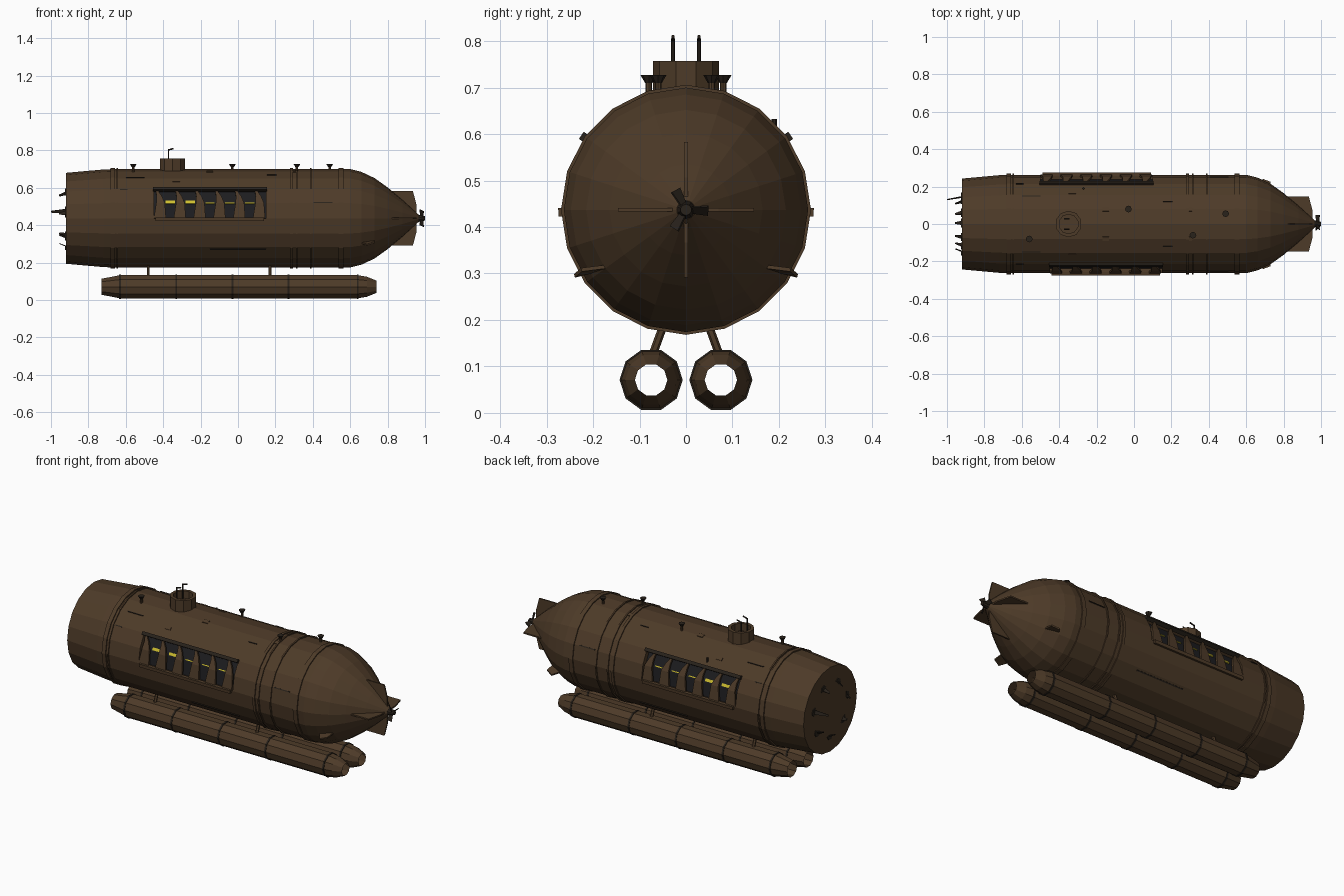
import bpy, bmesh, math
from mathutils import Vector, Matrix

if "Cube" in bpy.data.objects:
    bpy.data.objects.remove(bpy.data.objects["Cube"])

ZC, R = 0.437, 0.263          # hull axis height and radius


def material(name, rgb):
    m = bpy.data.materials.new(name)
    m.diffuse_color = (*rgb, 1)
    m.use_nodes = True
    m.node_tree.nodes["Principled BSDF"].inputs["Base Color"].default_value = m.diffuse_color
    return m


BROWN = material("hull brown", (0.075, 0.043, 0.021))
DARK = material("dark interior", (0.012, 0.012, 0.014))
METAL = material("dark metal", (0.022, 0.016, 0.011))
YELLOW = material("lamp yellow", (0.62, 0.52, 0.03))


def finish(name, bm, *mats):
    bmesh.ops.recalc_face_normals(bm, faces=bm.faces)
    me = bpy.data.meshes.new(name)
    bm.to_mesh(me)
    bm.free()
    ob = bpy.data.objects.new(name, me)
    bpy.context.collection.objects.link(ob)
    for m in mats:
        me.materials.append(m)
    return ob


def lathe_x(profile, sides, y=0.0, z=0.0, caps=True, closed=False):
    """Revolve (x, radius) points around a line along x."""
    bm = bmesh.new()
    rings = [[bm.verts.new((x, y + r * math.cos(k * math.tau / sides), z + r * math.sin(k * math.tau / sides)))
              for k in range(sides)] for x, r in profile]
    pairs = list(zip(rings, rings[1:])) + ([(rings[-1], rings[0])] if closed else [])
    for a, b in pairs:
        for k in range(sides):
            j = (k + 1) % sides
            bm.faces.new((a[k], a[j], b[j], b[k]))
    if caps:
        bm.faces.new(rings[0])
        bm.faces.new(rings[-1])
    return bm


def rod(name, p, q, r, mat, sides=6, r2=None):
    p, q = Vector(p), Vector(q)
    d = q - p
    bm = bmesh.new()
    mtx = Matrix.Translation((p + q) / 2) @ d.to_track_quat('Z', 'Y').to_matrix().to_4x4()
    bmesh.ops.create_cone(bm, cap_ends=True, segments=sides, radius1=r,
                          radius2=r if r2 is None else r2, depth=d.length, matrix=mtx)
    return finish(name, bm, mat)


def plate(name, pts, thick, mat):
    bm = bmesh.new()
    bm.faces.new([bm.verts.new(p) for p in pts])
    ob = finish(name, bm, mat)
    s = ob.modifiers.new("thickness", 'SOLIDIFY')
    s.thickness, s.offset = thick, 0
    return ob


def on_hull(x, deg, side, lift=0.0):
    """Point on the faceted hull, deg above the horizontal."""
    r = R * math.cos(math.radians(9)) / math.cos(math.radians(deg % 18 - 9)) + lift
    a = math.radians(deg)
    return (x, side * r * math.cos(a), ZC + r * math.sin(a))


def patch(name, rows, side, lift, thick, mat):
    """Plate wrapped on the hull; rows of (deg, x0, x1)."""
    bm = bmesh.new()
    vs = [[bm.verts.new(on_hull(x, d, side, lift)) for x in (x0, x1)] for d, x0, x1 in rows]
    for a, b in zip(vs, vs[1:]):
        bm.faces.new((a[0], a[1], b[1], b[0]))
    ob = finish(name, bm, mat)
    s = ob.modifiers.new("thickness", 'SOLIDIFY')
    s.thickness, s.offset = thick, 0
    return ob


# Hull with recessed window galleries on both sides
START = {-1: -0.45, 1: -0.50}
profile = [(-0.92, 0.243), (-0.72, 0.261), (-0.66, R), (-0.50, R), (-0.45, R), (0.10, R), (0.15, R),
           (0.60, R), (0.66, 0.248), (0.73, 0.215), (0.80, 0.165), (0.88, 0.098), (0.965, 0.02)]
hull = lathe_x(profile, 20, 0, ZC)
bmesh.ops.recalc_face_normals(hull, faces=hull.faces)
for side, x0 in START.items():
    region = []
    for f in hull.faces:
        c = f.calc_center_median()
        a = math.degrees(math.atan2(c.z - ZC, c.y * side))
        if x0 < c.x < x0 + 0.6 and 0 < a < 36 and len(f.verts) == 4:
            region.append(f)
    bmesh.ops.inset_region(hull, faces=region, thickness=0.001, depth=-0.025, use_even_offset=True)
    for f in region:
        f.material_index = 1
finish("hull", hull, BROWN, DARK)

# Hull bands
for i, (x, w) in enumerate([(-0.67, 0.024), (-0.645, 0.008), (0.285, 0.016), (0.315, 0.008), (0.39, 0.008), (0.55, 0.026)]):
    h = w / 2
    finish(f"hull_band_{i}", lathe_x([(x - h, R - .01), (x - h, R + .006), (x + h, R + .006), (x + h, R - .01)],
                                     20, 0, ZC, False, True), BROWN)

# Window frames, ribs and lamps
for side, x0 in START.items():
    tag = "front" if side < 0 else "back"
    patch(f"{tag}_window_hood", [(33.5, x0 - .005, x0 + .605), (37.5, x0 - .005, x0 + .605)], side, 0.004, 0.022, METAL)
    patch(f"{tag}_window_sill", [(-3, x0 + .01, x0 + .59), (1, x0 + .01, x0 + .59)], side, 0.004, 0.018, BROWN)
    for i in range(6):
        xc = x0 + 0.035 + i * 0.106
        patch(f"{tag}_window_rib_{i}", [(0, xc - .035, xc + .030), (18, xc - .022, xc + .024), (27, xc - .02, xc + .008),
                                        (36, xc - .026, xc - .018)], side, -0.004, 0.012, BROWN)
        if i < 5:
            w = 1.9 if i < 2 else 0.7
            patch(f"{tag}_lamp_{i}", [(19, xc + .028, xc + .078), (19 + w * 2, xc + .028, xc + .078)],
                  side, -0.021, 0.005, YELLOW)

# Small hull plates and slots
for side in (-1, 1):
    for i, (x, d, w, h) in enumerate([(0.455, 18, .10, 1.2), (-0.61, 35, .04, 1.2), (-0.33, 48, .04, 4),
                                      (0.18, 62, .05, 1), (-0.15, 70, .035, 5), (0.30, 70, .03, 5),
                                      (-0.55, 55, .10, 1), (0.0, -40, .3, 1.5)]):
        patch(f"hull_slot_{i}", [(d, x - w / 2, x + w / 2), (d + h, x - w / 2, x + w / 2)], side, 0.001, 0.006,
              METAL if h < 2 else BROWN)
    # Stern diving planes
    plate("stern_plane", [(0.66, side * .20, .305), (0.73, side * .17, .315), (0.73, side * .225, .308),
                          (0.69, side * .24, .295)], 0.008, BROWN)

# Deck vents
for i, (x, y) in enumerate([(-0.56, -0.08), (-0.03, 0.08), (0.315, -0.06), (0.49, 0.055)]):
    rod(f"vent_stem_{i}", (x, y, 0.67), (x, y, 0.712), 0.007, BROWN, 8)
    rod(f"vent_cap_{i}", (x, y, 0.71), (x, y, 0.727), 0.008, METAL, 8, 0.018)
rod("side_stub", (-0.27, 0.19, 0.60), (-0.27, 0.19, 0.632), 0.006, METAL)

# Conning tower: open-topped ten-sided tube with a floor
tower = lathe_x([(0.66, 0.071), (0.757, 0.071), (0.757, 0.052), (0.715, 0.052)], 10)
tower.transform(Matrix.Translation((-0.35, 0, 0)) @ Matrix(((0, 0, 1, 0), (0, 1, 0, 0), (1, 0, 0, 0), (0, 0, 0, 1))))
finish("conning_tower", tower, BROWN)

# Periscopes
for y in (-0.028, 0.028):
    rod("periscope", (-0.372, y, 0.71), (-0.372, y, 0.806), 0.004, METAL)
    rod("periscope_head", (-0.374, y, 0.802), (-0.345, y, 0.81), 0.004, METAL)

# Cross-shaped tail fins
for k in range(4):
    c, s = round(math.cos(k * math.pi / 2)), round(math.sin(k * math.pi / 2))
    plate(f"tail_fin_{k}", [(x, r * c, ZC + r * s) for x, r in
                            [(0.82, .12), (0.82, .146), (0.935, .146), (0.955, .07), (0.955, .015)]], 0.008, BROWN)

# Propeller
rod("propeller_hub", (0.955, 0, ZC), (1.0, 0, ZC), 0.022, METAL, 10, 0.012)
for k in range(3):
    a = math.radians(118 + 120 * k)
    u = Vector((0, math.cos(a), math.sin(a)))
    v = Vector((0.011, -0.01 * math.sin(a), 0.01 * math.cos(a)))
    o = Vector((0.982, 0, ZC))
    plate(f"propeller_blade_{k}", [o + u * .01 - v * .6, o + u * .048 - v, o + u * .048 + v, o + u * .01 + v * .6],
          0.004, METAL)

# Bow flaps around the flat nose
for k in range(7):
    a = math.radians(15 + k * 360 / 7)
    u = Vector((0, math.cos(a), math.sin(a)))
    t = Vector((0, -math.sin(a), math.cos(a))) * 0.012
    o = Vector((-0.918, 0, ZC)) + u * 0.15
    tip = Vector((-1.0 if k == 0 else -0.955, 0, ZC)) + u * 0.135
    plate(f"bow_flap_{k}", [o - t, o + t, tip + t * .4, tip - t * .4], 0.004, METAL)
    b = o + Vector((-0.003, 0, 0))
    plate(f"bow_slot_{k}", [b - t * 2, b + u * .02 - t, b + u * .02 + t, b + t * 2], 0.006, METAL)

# Twin open-ended pontoons with bands and struts
for side in (-1, 1):
    y, z = side * 0.075, 0.071
    finish("pontoon", lathe_x([(-0.73, .045), (-0.63, .065), (0.64, .065), (0.69, .056), (0.74, .035)],
                              10, y, z, False), BROWN)
    for x in (-0.63, -0.33, -0.03, 0.27, 0.64):
        finish("pontoon_band", lathe_x([(x - .005, .06), (x - .005, .068), (x + .005, .068), (x + .005, .06)],
                                       10, y, z, False, True), METAL)
    for x in (-0.48, 0.17):
        rod("pontoon_strut", (x, side * .048, 0.19), (x, side * .07, 0.13), 0.009, BROWN)
